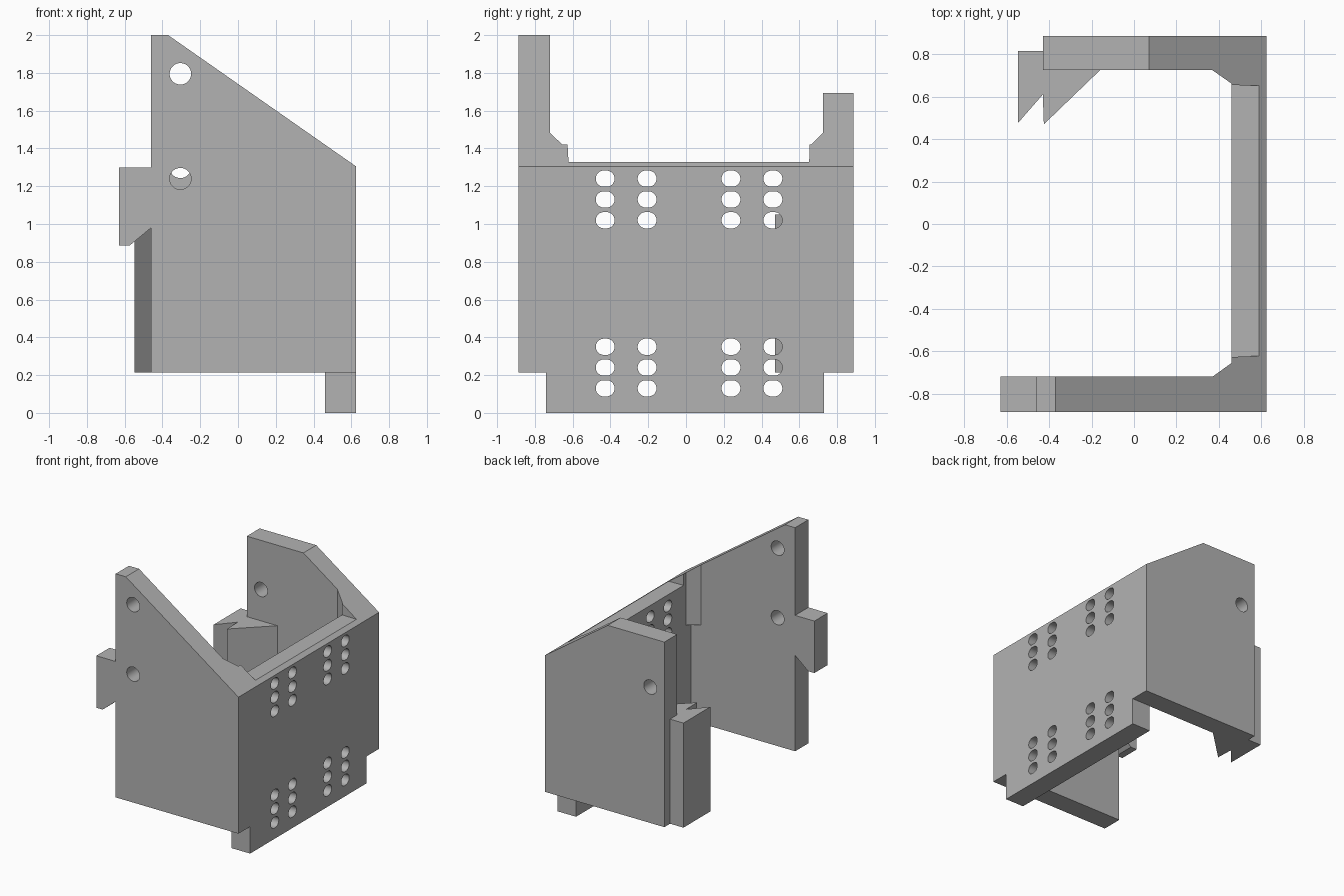
import bpy
import bmesh
from mathutils import Vector
from math import cos, sin, pi

cube = bpy.data.objects.get("Cube")
if cube:
    bpy.data.objects.remove(cube, do_unlink=True)

grey = bpy.data.materials.new("plain grey")
grey.use_nodes = True
colour = (0.45, 0.45, 0.45, 1)
grey.diffuse_color = colour
grey.node_tree.nodes["Principled BSDF"].inputs["Base Color"].default_value = colour

BOTTOM = 0.215
OUTER_X, INNER_X = 0.625, 0.46


def slope(x):
    """Height of the sloping top edge shared by both cheeks."""
    return 1.305 + 0.6985 * (OUTER_X - x)


def prism(name, outline, axis, low, high):
    """Extrude a 2D outline along an axis; high may depend on the point."""
    place = {"x": lambda p, d: (d, p[0], p[1]),
             "y": lambda p, d: (p[0], d, p[1]),
             "z": lambda p, d: (p[0], p[1], d)}[axis]
    top = high if callable(high) else lambda p: high
    bm = bmesh.new()
    a = [bm.verts.new(place(p, low)) for p in outline]
    b = [bm.verts.new(place(p, top(p))) for p in outline]
    bm.faces.new(a)
    bm.faces.new(b)
    for i in range(len(a)):
        j = (i + 1) % len(a)
        bm.faces.new((a[i], a[j], b[j], b[i]))
    bmesh.ops.recalc_face_normals(bm, faces=bm.faces)
    mesh = bpy.data.meshes.new(name)
    bm.to_mesh(mesh)
    bm.free()
    mesh.materials.append(grey)
    obj = bpy.data.objects.new(name, mesh)
    bpy.context.collection.objects.link(obj)
    return obj


def combine(body, other, operation):
    """Apply a boolean and discard the second solid."""
    mod = body.modifiers.new(operation.lower(), "BOOLEAN")
    mod.operation, mod.solver, mod.object = operation, "EXACT", other
    bpy.context.view_layer.objects.active = body
    bpy.ops.object.modifier_apply(modifier=mod.name)
    bpy.data.objects.remove(other, do_unlink=True)


def round_outline(u, v, radius, stretch=0.0, steps=32):
    """Circle, or a slot when stretched along the first axis."""
    points = []
    for i in range(steps):
        t = 2 * pi * (i + 0.5) / steps
        shift = stretch if cos(t) > 0 else -stretch
        points.append((u + radius * cos(t) + shift, v + radius * sin(t)))
    return points


# Side wall with the foot below it
body = prism("bracket_body", [(INNER_X, 0), (OUTER_X, 0), (OUTER_X, slope(OUTER_X)),
                              (0.59, slope(0.59)), (INNER_X, slope(0.59))],
             "y", -0.74, 0.73)

# Tall front cheek with its hooked tab
front_cheek = prism("front_cheek", [
    (-0.46, BOTTOM), (OUTER_X, BOTTOM), (OUTER_X, slope(OUTER_X)),
    (-0.37, slope(-0.37)), (-0.46, 2.0), (-0.46, 1.3), (-0.63, 1.3),
    (-0.63, 0.885), (-0.575, 0.885), (-0.46, 0.98)], "y", -0.887, -0.72)

# Shorter back cheek
back_cheek = prism("back_cheek", [
    (-0.43, BOTTOM), (OUTER_X, BOTTOM), (OUTER_X, slope(OUTER_X)),
    (0.07, slope(0.07)), (-0.43, slope(0.07))], "y", 0.725, 0.887)

# Corner gussets, trimmed to the sloping edge
front_gusset = prism("front_gusset", [
    (0.37, -0.72), (INNER_X, -0.655), (INNER_X, -0.627), (0.59, -0.622),
    (0.59, -0.8), (0.37, -0.8)], "z", 1.0, lambda p: slope(p[0]))
back_gusset = prism("back_gusset", [
    (0.37, 0.725), (INNER_X, 0.662), (INNER_X, 0.655), (0.59, 0.652),
    (0.59, 0.8), (0.37, 0.8)], "z", 1.0, lambda p: slope(p[0]))

# Notched tongue on the open edge of the back cheek
tongue = prism("tongue", [
    (-0.548, 0.815), (-0.548, 0.475), (-0.43, 0.61), (-0.425, 0.47),
    (-0.155, 0.73), (-0.155, 0.76), (-0.4, 0.76), (-0.4, 0.815)], "z", BOTTOM, 1.05)

for part in (front_cheek, back_cheek, front_gusset, back_gusset, tongue):
    combine(body, part, "UNION")

# Round holes through the cheeks
for y, z in ((-0.8, 1.795), (-0.8, 1.24), (0.8, 1.3)):
    combine(body, prism("cheek_hole", round_outline(-0.305, z, 0.057), "y",
                        y - 0.15, y + 0.15), "DIFFERENCE")

# Slotted holes through the side wall
for y in (-0.428, -0.206, 0.238, 0.46):
    for z in (1.24, 1.13, 1.02, 0.35, 0.24, 0.13):
        combine(body, prism("wall_slot", round_outline(y, z, 0.043, 0.007), "x",
                            0.4, 0.7), "DIFFERENCE")

# Smooth hole walls, sharp plate edges
bpy.ops.object.select_all(action="DESELECT")
body.select_set(True)
bpy.context.view_layer.objects.active = body
bpy.ops.object.shade_smooth_by_angle(angle=pi / 7)
